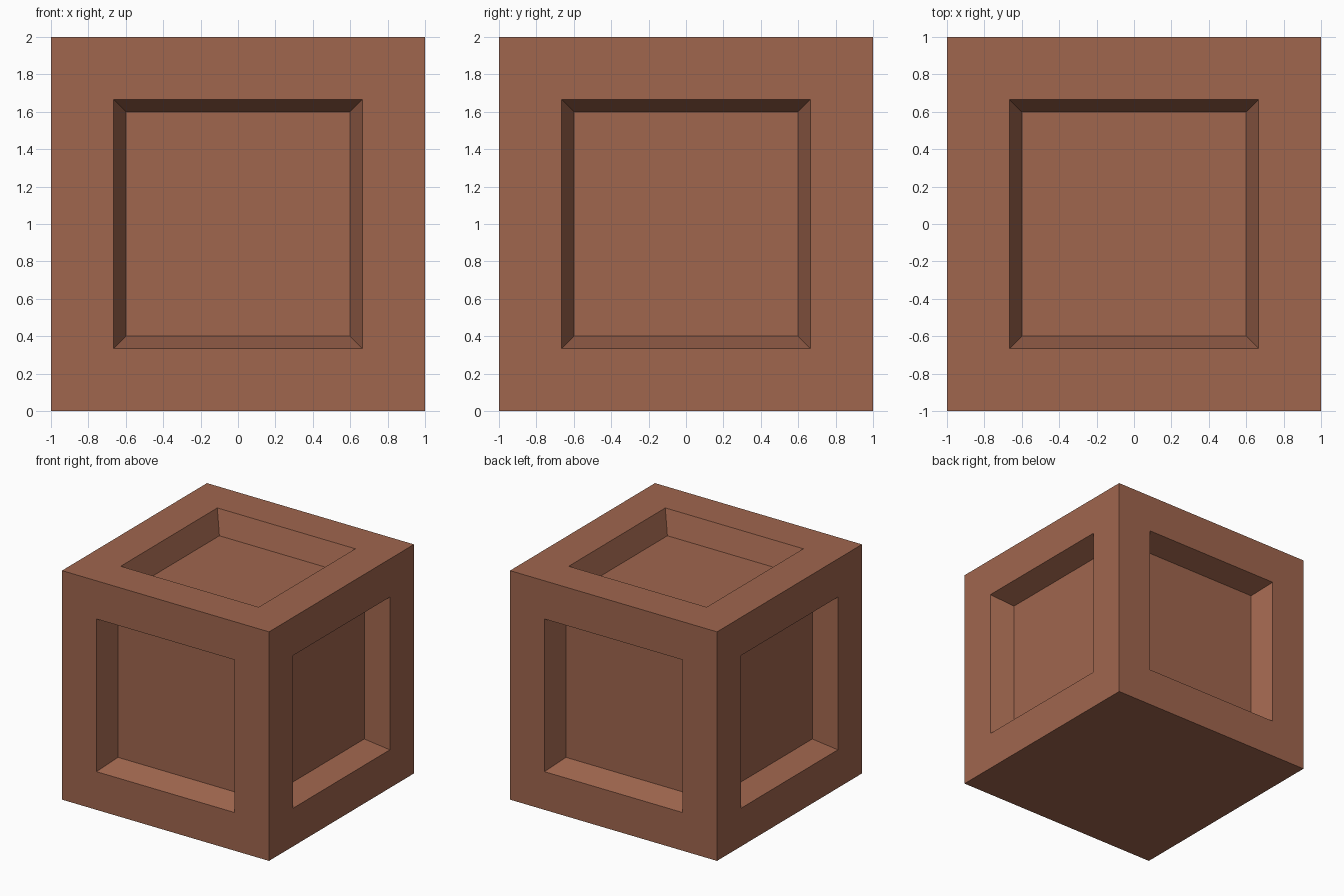
import bpy, bmesh

if "Cube" in bpy.data.objects:
    bpy.data.objects.remove(bpy.data.objects["Cube"])

SIZE = 2.0
RIM = 1 / 3        # width of the frame around each panel
SLOPE = 1 / 15     # how far the recess walls lean inwards
DEPTH = 0.2        # depth of the recessed panels

wood = bpy.data.materials.new("reddish_brown")
wood.diffuse_color = (0.352, 0.133, 0.076, 1)
wood.use_nodes = True
wood.node_tree.nodes["Principled BSDF"].inputs["Base Color"].default_value = wood.diffuse_color

# Solid cube standing on the ground
bm = bmesh.new()
bmesh.ops.create_cube(bm, size=SIZE)
bmesh.ops.translate(bm, verts=bm.verts, vec=(0, 0, SIZE / 2))
bm.normal_update()

# Recessed panel on every face except the plain bottom
panels = [f for f in bm.faces if f.normal.z > -0.5]
bmesh.ops.inset_individual(bm, faces=panels, thickness=RIM, use_even_offset=True)
bm.normal_update()
bmesh.ops.inset_individual(bm, faces=panels, thickness=SLOPE, depth=-DEPTH,
                           use_even_offset=True)
bm.normal_update()

mesh = bpy.data.meshes.new("crate")
bm.to_mesh(mesh)
bm.free()
mesh.materials.append(wood)
crate = bpy.data.objects.new("crate", mesh)
bpy.context.collection.objects.link(crate)
